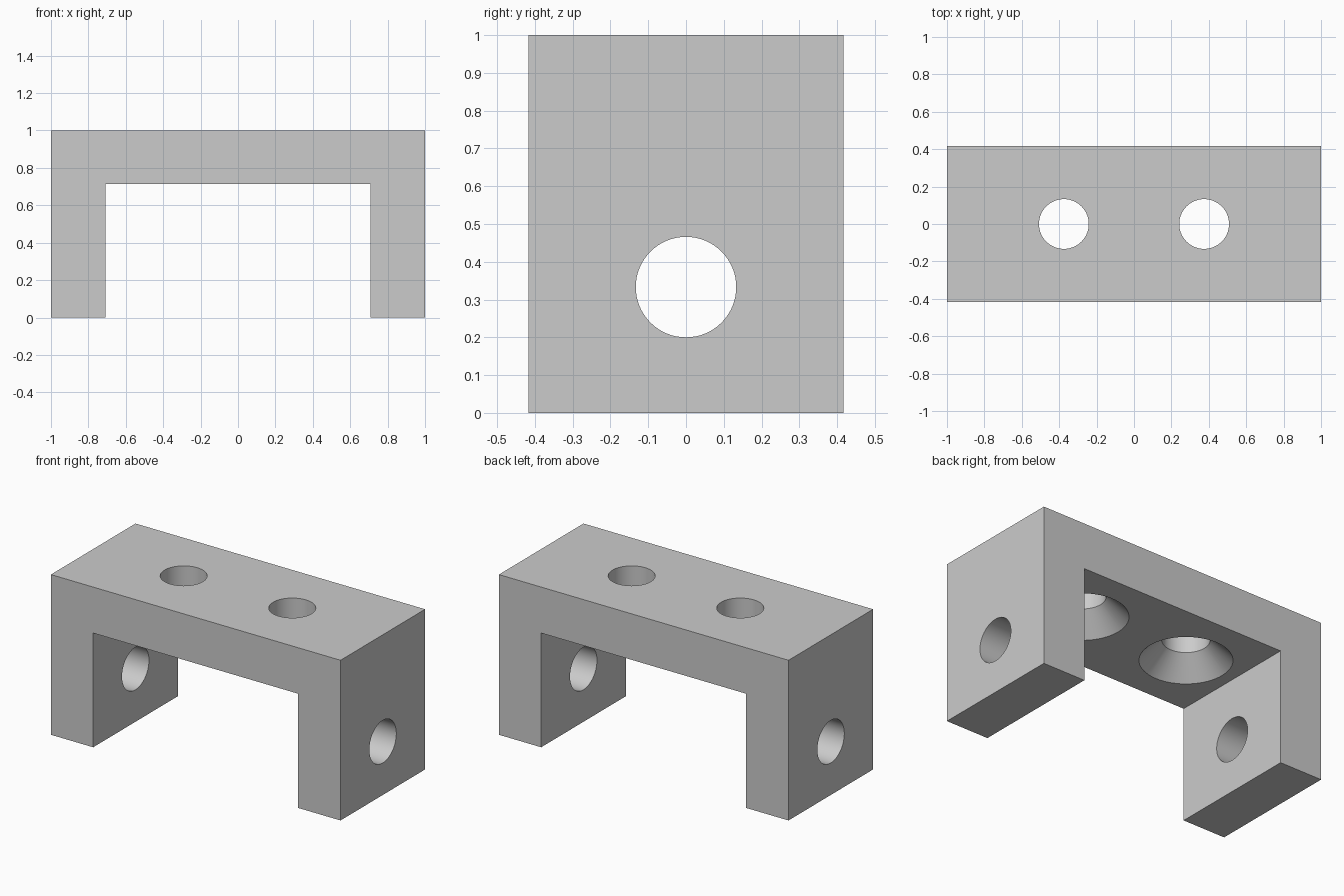
import bpy
import bmesh
from math import pi
from mathutils import Matrix

cube = bpy.data.objects.get("Cube")
if cube:
    bpy.data.objects.remove(cube, do_unlink=True)

HALF_DEPTH = 0.417
INNER_X, INNER_Z = 0.708, 0.713
HOLE_R, SINK_R = 0.133, 0.26
SINK_DEPTH = SINK_R - HOLE_R

grey = bpy.data.materials.new("plain grey")
grey.use_nodes = True
colour = (0.6, 0.6, 0.6, 1)
grey.diffuse_color = colour
grey.node_tree.nodes["Principled BSDF"].inputs["Base Color"].default_value = colour


def add_object(name, bm):
    bmesh.ops.recalc_face_normals(bm, faces=bm.faces)
    mesh = bpy.data.meshes.new(name)
    bm.to_mesh(mesh)
    bm.free()
    mesh.materials.append(grey)
    obj = bpy.data.objects.new(name, mesh)
    bpy.context.collection.objects.link(obj)
    return obj


def add_cutter(name, profile, matrix):
    """Turn a (radius, height) profile into a closed round cutter."""
    bm = bmesh.new()
    verts = [bm.verts.new((r, 0, z)) for r, z in profile]
    edges = [bm.edges.new(pair) for pair in zip(verts, verts[1:])]
    bmesh.ops.spin(bm, geom=verts + edges, cent=(0, 0, 0), axis=(0, 0, 1),
                   angle=2 * pi, steps=64, use_duplicate=False)
    bmesh.ops.remove_doubles(bm, verts=bm.verts, dist=0.0001)
    bm.transform(matrix)
    obj = add_object(name, bm)
    obj.hide_render = True
    return obj


# U-shaped bracket body, extruded from its front profile
half = [(INNER_X, INNER_Z), (INNER_X, 0), (1, 0), (1, 1)]
outline = half + [(-x, z) for x, z in reversed(half)]
bm = bmesh.new()
face = bm.faces.new([bm.verts.new((x, -HALF_DEPTH, z)) for x, z in outline])
ext = bmesh.ops.extrude_face_region(bm, geom=[face])
moved = [v for v in ext["geom"] if isinstance(v, bmesh.types.BMVert)]
bmesh.ops.translate(bm, verts=moved, vec=(0, 2 * HALF_DEPTH, 0))
bracket = add_object("bracket", bm)

# One bore through both legs, and two countersunk holes in the bridge
bore = [(0, -1.2), (HOLE_R, -1.2), (HOLE_R, 1.2), (0, 1.2)]
over = 0.05
sunk = [(0, -over), (SINK_R + over, -over), (HOLE_R, SINK_DEPTH),
        (HOLE_R, 0.5), (0, 0.5)]
cutters = [add_cutter("leg_bore_cutter", bore,
                      Matrix.Translation((0, 0, 0.333)) @ Matrix.Rotation(pi / 2, 4, 'Y'))]
for side, x in (("left", 0.375), ("right", -0.375)):
    cutters.append(add_cutter(side + "_countersink_cutter", sunk,
                              Matrix.Translation((x, 0, INNER_Z))))

bpy.ops.object.select_all(action='DESELECT')
bpy.context.view_layer.objects.active = bracket
bracket.select_set(True)
for cutter in cutters:
    mod = bracket.modifiers.new(cutter.name, 'BOOLEAN')
    mod.operation = 'DIFFERENCE'
    mod.solver = 'EXACT'
    mod.object = cutter
    bpy.ops.object.modifier_apply(modifier=mod.name)
for cutter in cutters:
    bpy.data.objects.remove(cutter, do_unlink=True)

bpy.ops.object.shade_smooth_by_angle(angle=pi / 6)
